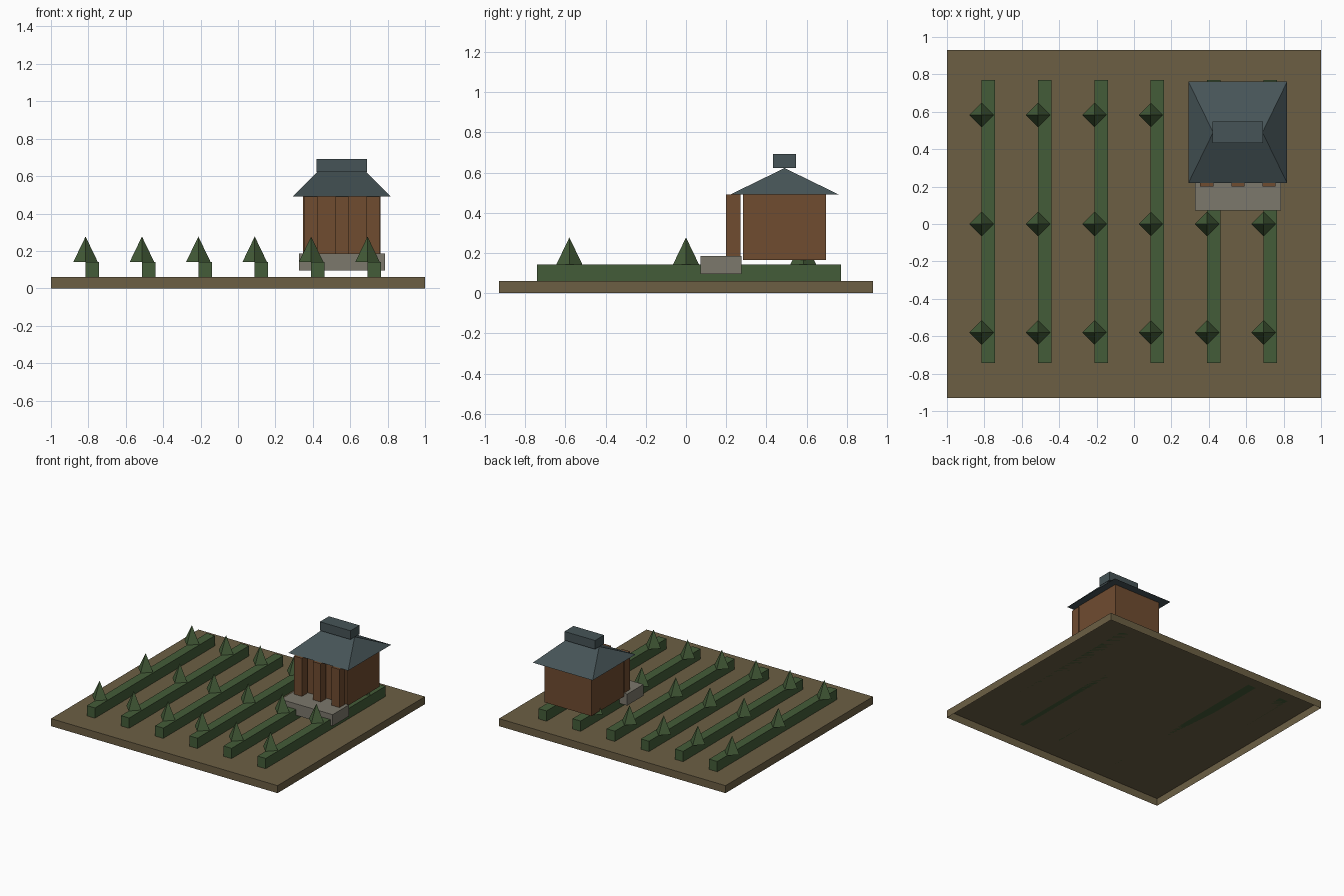
import bpy, bmesh, math

if "Cube" in bpy.data.objects:
    bpy.data.objects.remove(bpy.data.objects["Cube"])


def material(name, r, g, b):
    lin = lambda c: ((c / 255 + 0.055) / 1.055) ** 2.4
    m = bpy.data.materials.new(name)
    m.diffuse_color = (lin(r), lin(g), lin(b), 1)
    m.use_nodes = True
    m.node_tree.nodes["Principled BSDF"].inputs["Base Color"].default_value = m.diffuse_color
    return m


SOIL = material("soil brown", 108, 95, 68)
LEAF = material("leaf green", 68, 92, 56)
WOOD = material("wood brown", 112, 76, 48)
SLATE = material("slate roof", 70, 84, 87)
STONE = material("grey stone", 124, 120, 108)


def finish(name, bm, mat):
    me = bpy.data.meshes.new(name)
    bm.normal_update()
    bm.to_mesh(me)
    bm.free()
    me.materials.append(mat)
    ob = bpy.data.objects.new(name, me)
    bpy.context.collection.objects.link(ob)
    return ob


def box(name, x, y, z, mat, open_bottom=False):
    """Box from (min, max) ranges on each axis."""
    bm = bmesh.new()
    bmesh.ops.create_cube(bm, size=1)
    for v in bm.verts:
        v.co = [lo + (c + 0.5) * (hi - lo) for c, (lo, hi) in zip(v.co, (x, y, z))]
    if open_bottom:
        bm.normal_update()
        low = [f for f in bm.faces if f.normal.z < -0.9]
        bmesh.ops.delete(bm, geom=low, context='FACES_ONLY')
    return finish(name, bm, mat)


# Field: a slab with an open underside
box("field", (-1, 1), (-0.93, 0.93), (0, 0.06), SOIL, open_bottom=True)

# Crop rows, each with three four-sided bushes along its left edge
for i in range(6):
    x = -0.815 + 0.3015 * i
    box(f"crop_row_{i + 1}", (x, x + 0.072), (-0.742, 0.77), (0.06, 0.142), LEAF)
    for j, y in enumerate((-0.58, 0, 0.583)):
        bm = bmesh.new()
        bmesh.ops.create_cone(bm, cap_ends=True, segments=4,
                              radius1=0.065, radius2=0, depth=0.135)
        bmesh.ops.translate(bm, verts=bm.verts, vec=(x, y, 0.142 + 0.0675))
        finish(f"bush_{i + 1}_{j + 1}", bm, LEAF)

# House body, porch slab and posts
CX, CY = 0.555, 0.49
box("house_walls", (CX - 0.207, CX + 0.207), (CY - 0.207, CY + 0.207), (0.165, 0.49), WOOD)
box("porch", (CX - 0.23, CX + 0.23), (0.072, 0.277), (0.095, 0.186), STONE)
for i, dx in enumerate((-0.166, 0, 0.166)):
    box(f"porch_post_{i + 1}", (CX + dx - 0.035, CX + dx + 0.035), (0.2, 0.27), (0.18, 0.49), WOOD)

# Hipped roof: the box top is squeezed into a ridge
roof = box("hipped_roof", (CX - 0.264, CX + 0.264), (CY - 0.271, CY + 0.271), (0.49, 0.622), SLATE)
bm = bmesh.new()
bm.from_mesh(roof.data)
for v in bm.verts:
    if v.co.z > 0.6:
        v.co.x = CX + (v.co.x - CX) * 0.5
        v.co.y = CY
bmesh.ops.remove_doubles(bm, verts=bm.verts, dist=0.001)
bmesh.ops.recalc_face_normals(bm, faces=bm.faces)
bm.to_mesh(roof.data)
bm.free()

# Ridge block on top of the roof
box("ridge_block", (CX - 0.135, CX + 0.135), (CY - 0.057, CY + 0.057), (0.622, 0.692), SLATE)
